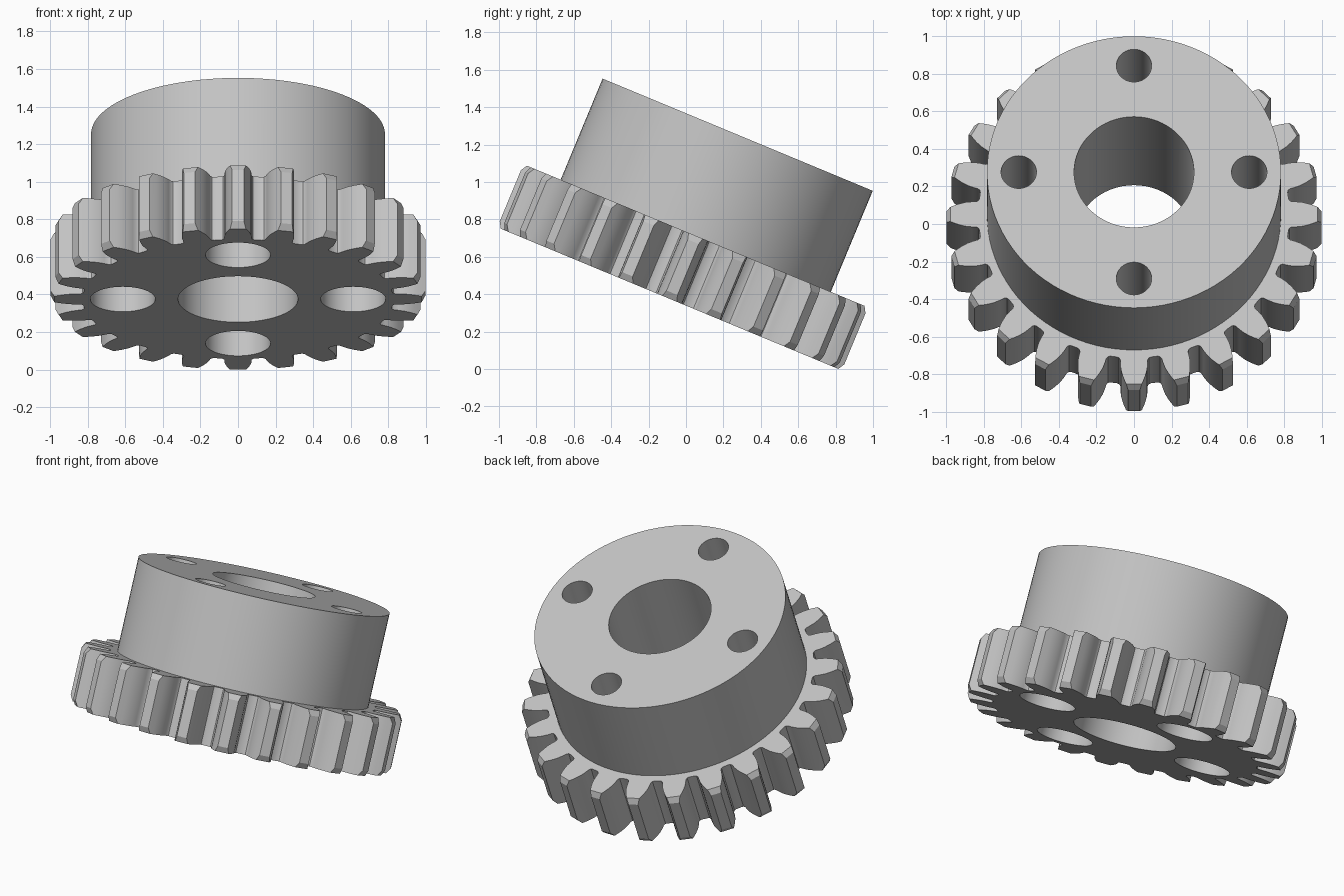
import bpy, bmesh, math
from mathutils import Matrix, Vector

cube = bpy.data.objects.get("Cube")
if cube:
    bpy.data.objects.remove(cube, do_unlink=True)

TEETH = 24
TIP, PITCH, BASE = 0.998, 0.923, 0.867
GEAR_H, TOTAL_H = 0.365, 0.95
CHAMFER_R, CHAMFER_H = 0.02, 0.035
HUB_R, BORE_R, BOLT_CIRCLE = 0.782, 0.319, 0.613
TILT = math.radians(22.55)

steel = bpy.data.materials.new("steel_grey")
steel.use_nodes = True
grey = (0.55, 0.55, 0.55, 1)
steel.diffuse_color = grey
steel.node_tree.nodes["Principled BSDF"].inputs["Base Color"].default_value = grey


def add_object(name, bm):
    bmesh.ops.recalc_face_normals(bm, faces=bm.faces)
    mesh = bpy.data.meshes.new(name)
    bm.to_mesh(mesh)
    bm.free()
    mesh.materials.append(steel)
    obj = bpy.data.objects.new(name, mesh)
    bpy.context.collection.objects.link(obj)
    return obj


def cylinder(name, radius, z0, z1, x=0, y=0, sides=48):
    bm = bmesh.new()
    place = Matrix.Translation((x, y, (z0 + z1) / 2))
    bmesh.ops.create_cone(bm, cap_ends=True, segments=sides, radius1=radius,
                          radius2=radius, depth=z1 - z0, matrix=place)
    return add_object(name, bm)


def half_angle(r):
    """Half the angular tooth thickness of an involute tooth at radius r."""
    involute = lambda a: math.tan(a) - a
    pressure = math.acos(min(1, BASE / r))
    return math.pi / (2 * TEETH) + involute(math.acos(BASE / PITCH)) - involute(pressure) + 0.003


def tooth_outline(tip):
    """Closed gear outline with the given tip radius."""
    # root fillet, then involute flank
    foot = half_angle(BASE)
    side = [(0.827, foot + 0.026), (0.831, foot + 0.012), (0.842, foot + 0.003)]
    side += [(r, half_angle(r)) for r in (BASE, 0.9, 0.935, 0.96, tip)]
    tooth = [(r, -a) for r, a in side] + [(r, a) for r, a in reversed(side)]
    points = []
    for i in range(TEETH):
        middle = math.tau * i / TEETH
        points += [(r * math.cos(middle + a), r * math.sin(middle + a)) for r, a in tooth]
    return points


# Toothed wheel with chamfered tooth tips
bm = bmesh.new()
levels = [(0, TIP - CHAMFER_R), (CHAMFER_H, TIP),
          (GEAR_H - CHAMFER_H, TIP), (GEAR_H, TIP - CHAMFER_R)]
rings = [[bm.verts.new((x, y, z)) for x, y in tooth_outline(tip)] for z, tip in levels]
for low, high in zip(rings, rings[1:]):
    for i in range(len(low)):
        bm.faces.new((low[i - 1], low[i], high[i], high[i - 1]))
bm.faces.new(rings[0])
bm.faces.new(rings[-1])
gear = add_object("gear_with_hub", bm)


def combine(other, operation):
    mod = gear.modifiers.new(operation, "BOOLEAN")
    mod.operation = operation
    mod.solver = "EXACT"
    mod.object = other
    bpy.ops.object.modifier_apply(modifier=mod.name)
    bpy.data.objects.remove(other, do_unlink=True)


bpy.ops.object.select_all(action="DESELECT")
gear.select_set(True)
bpy.context.view_layer.objects.active = gear

# Hub, central bore, and four counterbored bolt holes
combine(cylinder("hub", HUB_R, 0.2, TOTAL_H, sides=96), "UNION")
combine(cylinder("bore", BORE_R, -0.1, 1.1, sides=64), "DIFFERENCE")
for i in range(4):
    x = BOLT_CIRCLE * math.cos(i * math.pi / 2)
    y = BOLT_CIRCLE * math.sin(i * math.pi / 2)
    combine(cylinder("bolt_hole", 0.094, 0.1, 1.1, x, y), "DIFFERENCE")
    combine(cylinder("counterbore", 0.173, -0.1, 0.33, x, y), "DIFFERENCE")

# Lean the whole part backwards
gear.data.transform(Matrix.Translation(Vector((0, -0.088, 0.375))) @ Matrix.Rotation(-TILT, 4, "X"))
bpy.ops.object.shade_smooth_by_angle(angle=math.radians(30))
